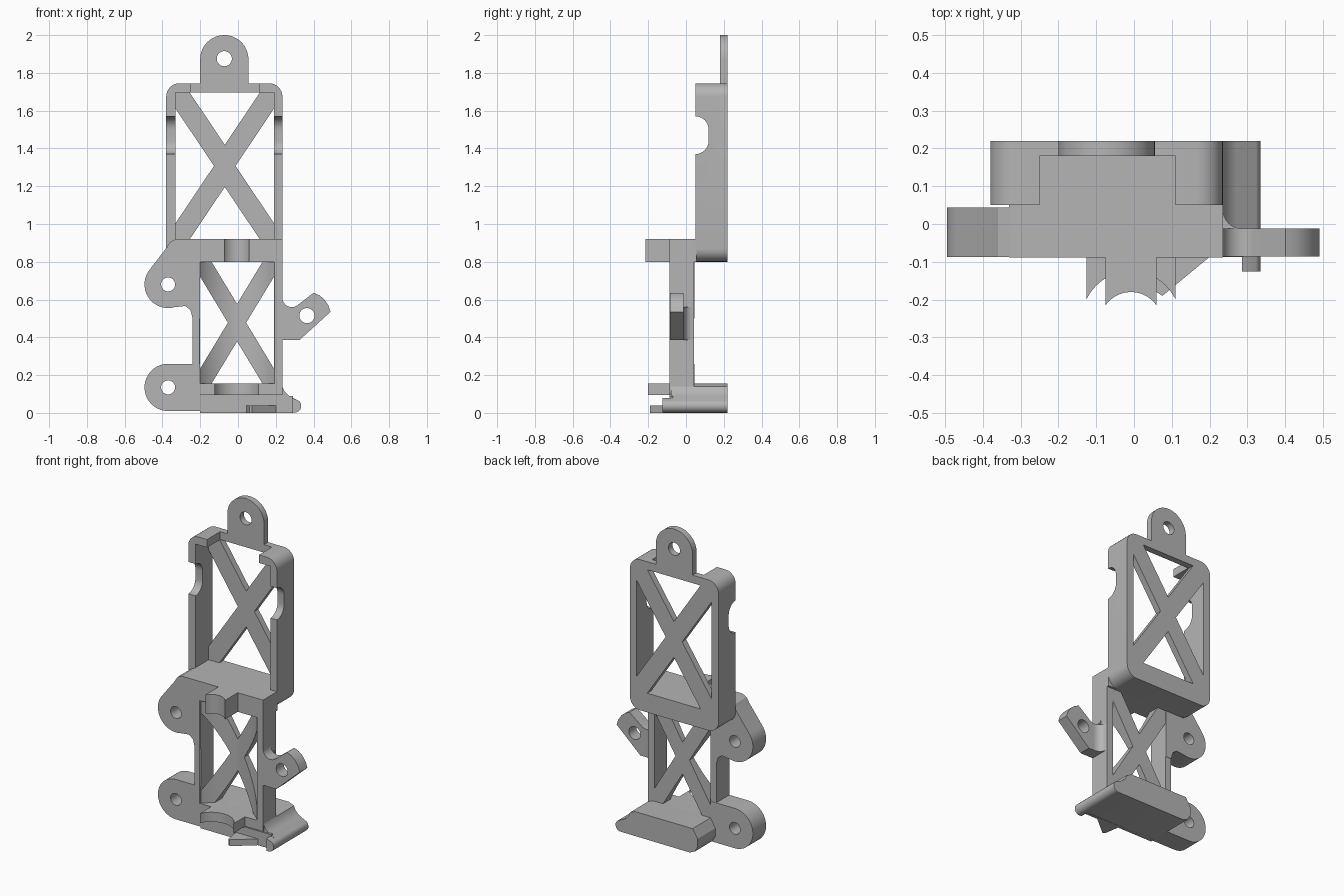
import bpy, bmesh
from math import sin, cos, radians

cube = bpy.data.objects.get("Cube")
if cube:
    bpy.data.objects.remove(cube)

grey = bpy.data.materials.new("plain grey")
grey.use_nodes = True
grey.diffuse_color = (0.46, 0.46, 0.46, 1)
grey.node_tree.nodes["Principled BSDF"].inputs["Base Color"].default_value = grey.diffuse_color


def arc(cx, cy, r, a0, a1, n=16):
    steps = [radians(a0 + (a1 - a0) * i / n) for i in range(n + 1)]
    return [(cx + r * cos(a), cy + r * sin(a)) for a in steps]


def circle(cx, cy, r, n=40):
    return arc(cx, cy, r, 0, 360, n)[:-1]


def rect(x0, x1, y0, y1):
    return [(x0, y0), (x1, y0), (x1, y1), (x0, y1)]


def round_rect(x0, x1, y0, y1, r):
    return (arc(x0 + r, y0 + r, r, 180, 270, 8) + arc(x1 - r, y0 + r, r, 270, 360, 8)
            + arc(x1 - r, y1 - r, r, 0, 90, 8) + arc(x0 + r, y1 - r, r, 90, 180, 8))


def prism(name, points, lo, hi, axis="y"):
    """Extrude a flat profile along one axis."""
    place = {"x": lambda u, v, t: (t, u, v),
             "y": lambda u, v, t: (u, t, v),
             "z": lambda u, v, t: (u, v, t)}[axis]
    bm = bmesh.new()
    ends = [[bm.verts.new(place(u, v, t)) for u, v in points] for t in (lo, hi)]
    bm.faces.new(ends[0])
    bm.faces.new(ends[1])
    for i in range(len(points)):
        j = (i + 1) % len(points)
        bm.faces.new((ends[0][i], ends[0][j], ends[1][j], ends[1][i]))
    bmesh.ops.recalc_face_normals(bm, faces=bm.faces)
    mesh = bpy.data.meshes.new(name)
    bm.to_mesh(mesh)
    bm.free()
    mesh.materials.append(grey)
    obj = bpy.data.objects.new(name, mesh)
    bpy.context.collection.objects.link(obj)
    return obj


def cut(obj, points, lo, hi, axis="y"):
    """Subtract an extruded profile from a part."""
    tool = prism("cutter", points, lo, hi, axis)
    tool.hide_render = True
    mod = obj.modifiers.new("cut", "BOOLEAN")
    mod.operation, mod.solver, mod.object = "DIFFERENCE", "EXACT", tool
    graph = bpy.context.evaluated_depsgraph_get()
    mesh = bpy.data.meshes.new_from_object(obj.evaluated_get(graph))
    obj.modifiers.clear()
    obj.data = mesh
    bpy.data.objects.remove(tool)


def cross_windows(obj, x0, x1, z0, z1, gap_x, gap_z, lo, hi):
    """Cut four triangles that leave an X brace."""
    cx, cz = (x0 + x1) / 2, (z0 + z1) / 2
    slope = (z1 - z0) / (x1 - x0)
    rise = (cx - x0 - gap_x) * slope
    run = (cz - z0 - gap_z) / slope
    for z, s in ((z0, 1), (z1, -1)):
        cut(obj, [(x0 + gap_x, z), (x1 - gap_x, z), (cx, z + s * rise)], lo, hi)
    for x, s in ((x0, 1), (x1, -1)):
        cut(obj, [(x, z0 + gap_z), (x, z1 - gap_z), (x + s * run, cz)], lo, hi)


# Upper tray: open box with braced back, top gap and side notches
tray = prism("upper_tray", round_rect(-0.38, 0.235, 0.8, 1.745, 0.07), 0.05, 0.22)
cut(tray, rect(-0.33, 0.19, 0.92, 1.695), 0, 0.18)
cut(tray, rect(-0.25, 0.11, 1.6, 1.8), 0, 0.18)
cross_windows(tray, -0.33, 0.19, 0.92, 1.695, 0.075, 0.085, 0.1, 0.3)
notch = [(0, 1.37)] + arc(0.05, 1.44, 0.07, 270, 360, 8) + arc(0.05, 1.5, 0.07, 0, 90, 8) + [(0, 1.57)]
cut(tray, notch, -0.5, 0.5, "x")

# Hanging tab
tab = prism("top_tab", [(-0.2, 1.7), (0.055, 1.7)] + arc(-0.0725, 1.8725, 0.1275, 0, 180, 32), 0.18, 0.22)
cut(tab, circle(-0.0725, 1.875, 0.04), 0, 0.4)

# Lower frame with a hollowed X brace
frame = prism("lower_frame", rect(-0.24, 0.235, 0.095, 0.92), -0.088, 0.042)
cut(frame, circle(-0.005, -0.255, 0.26, 96), 0.155, 0.8, "z")
cross_windows(frame, -0.2, 0.19, 0.155, 0.8, 0.06, 0.08, -0.4, 0.2)
prism("shelf", rect(-0.33, 0.235, 0.8, 0.92), -0.088, 0.055)

# Curved rests on the front
upper_rest = prism("upper_rest", rect(-0.075, 0.06, -0.215, -0.08), 0.8, 0.92, "z")
cut(upper_rest, circle(-0.008, -0.262, 0.082, 64), 0.7, 1, "z")
lower_rest = prism("lower_rest", rect(-0.125, 0.11, -0.205, -0.08), 0.095, 0.155, "z")
cut(lower_rest, circle(-0.008, -0.255, 0.13, 64), 0, 0.3, "z")

# Side lugs
upper_lug = prism("upper_lug", arc(-0.37, 0.68, 0.125, 142, 285, 24)
                  + [(-0.28, 0.566), (-0.252, 0.545), (-0.24, 0.5), (-0.2, 0.5), (-0.2, 0.92),
                     (-0.33, 0.92), (-0.36, 0.905), (-0.378, 0.875)], -0.087, 0.044)
lower_lug = prism("lower_lug", arc(-0.37, 0.135, 0.125, 90, 270, 28)
                  + [(-0.2, 0.01), (-0.2, 0.26)], -0.087, 0.044)
for lug, z in ((upper_lug, 0.68), (lower_lug, 0.135)):
    cut(lug, circle(-0.37, z, 0.037), -0.3, 0.3)

# Angled side arm
arm = prism("side_arm", [(0.22, 0.385), (0.325, 0.385), (0.49, 0.535), (0.478, 0.57), (0.455, 0.603),
                         (0.43, 0.623), (0.4, 0.636)]
            + arc(0.285, 0.61, 0.05, 310, 180, 12) + [(0.22, 0.61)], -0.086, -0.012)
cut(arm, circle(0.365, 0.515, 0.04), -0.3, 0.3)
prism("arm_fillet", [(0.22, -0.02)] + arc(0.285, 0.038, 0.05, 270, 180, 8) + [(0.22, 0.038)],
      0.385, 0.56, "z")

# Foot with a rounded toe
toe = arc(0.3, 0.037, 0.035, 270, 410, 10)
prism("foot", [(-0.18, 0)] + toe + [(0.27, 0.09), (0.245, 0.115), (0.235, 0.14), (0.2, 0.155),
      (-0.2, 0.155), (-0.235, 0.1), (-0.235, 0.05), (-0.215, 0.015)], -0.08, 0.22)
prism("foot_front", rect(-0.2, 0.29, 0, 0.09), -0.087, -0.07)
prism("toe_end", [(0.285, 0.003)] + toe + [(0.285, 0.08)], -0.125, -0.07)
prism("wedge_plate", [(0.045, -0.08), (0.06, -0.18), (0.075, -0.19), (0.2, -0.087), (0.245, -0.08)],
      0, 0.04, "z")

# Smooth the curves, keep the edges sharp
for obj in bpy.context.collection.objects:
    if obj.type == "MESH" and grey.name in obj.data.materials:
        obj.select_set(True)
        bpy.context.view_layer.objects.active = obj
bpy.ops.object.shade_smooth_by_angle(angle=radians(25))
